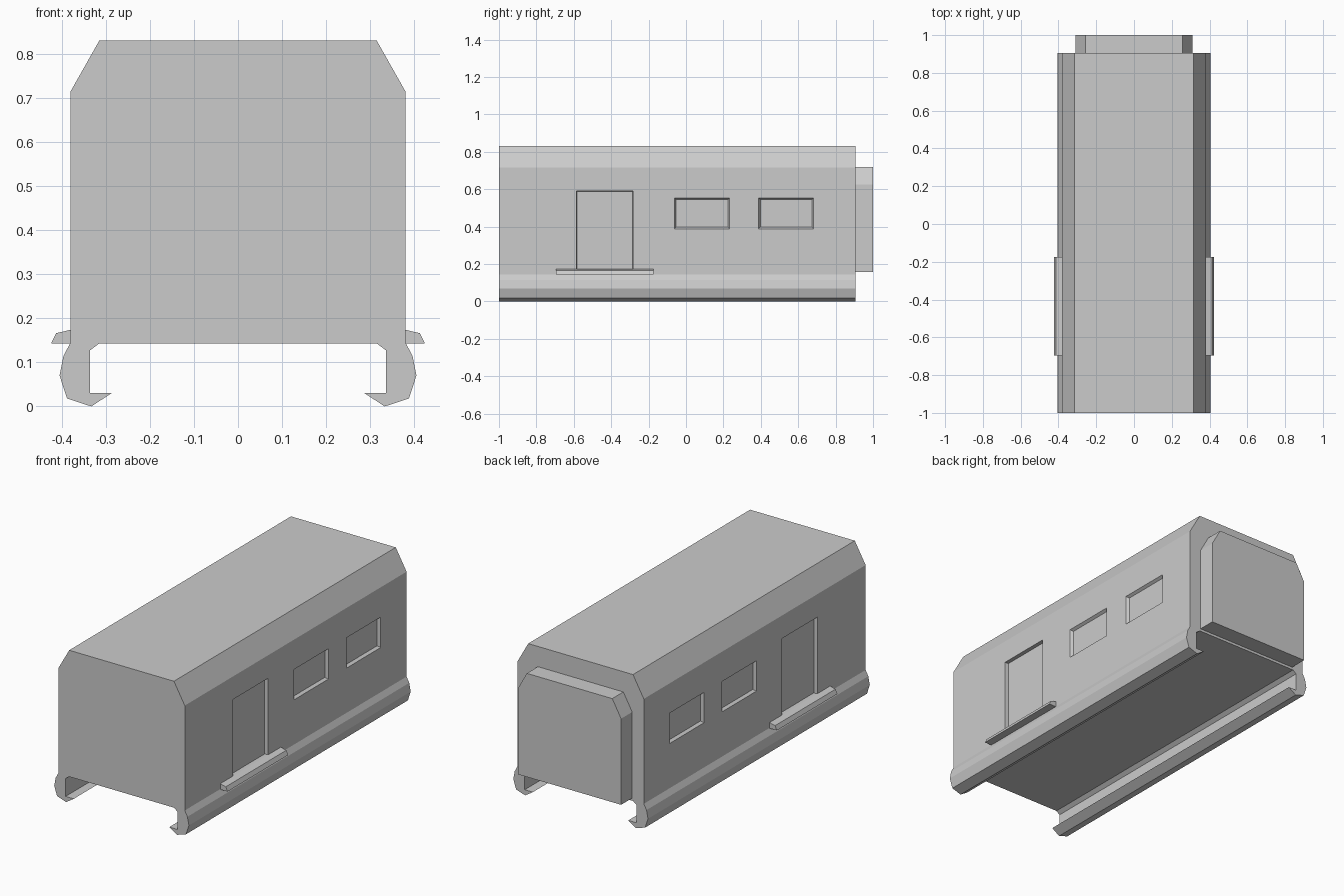
import bpy

if "Cube" in bpy.data.objects:
    bpy.data.objects.remove(bpy.data.objects["Cube"])


def mesh_object(name, verts, faces):
    mesh = bpy.data.meshes.new(name)
    mesh.from_pydata(verts, [], faces)
    obj = bpy.data.objects.new(name, mesh)
    bpy.context.collection.objects.link(obj)
    # consistent outward normals
    import bmesh
    bm = bmesh.new()
    bm.from_mesh(mesh)
    bmesh.ops.recalc_face_normals(bm, faces=bm.faces)
    bm.to_mesh(mesh)
    bm.free()
    return obj


def loft(name, ring_a, ring_b):
    """Closed solid between two matching rings."""
    n = len(ring_a)
    faces = [tuple(range(n)), tuple(range(2 * n - 1, n - 1, -1))]
    faces += [(i, i + n, (i + 1) % n + n, (i + 1) % n) for i in range(n)]
    return mesh_object(name, ring_a + ring_b, faces)


def extrude_y(name, profile, y0, y1):
    return loft(name, [(x, y0, z) for x, z in profile],
                [(x, y1, z) for x, z in profile])


def symmetric(half):
    return half + [(-x, z) for x, z in reversed(half)]


def cut_recess(body, side, y0, y1, z0, z1, depth, taper):
    """Cut a tapered pocket in a side wall; the opening lies on the wall."""
    def ring(x, t):
        return [(side * x, y0 + t, z0 + t), (side * x, y1 - t, z0 + t),
                (side * x, y1 - t, z1 - t), (side * x, y0 + t, z1 - t)]
    cutter = loft("recess_cutter", ring(WALL - depth, taper),
                  ring(WALL + depth, -taper))
    cutter.hide_render = True
    mod = body.modifiers.new("recess", 'BOOLEAN')
    mod.operation = 'DIFFERENCE'
    mod.solver = 'EXACT'
    mod.object = cutter
    bpy.context.view_layer.objects.active = body
    bpy.ops.object.modifier_apply(modifier=mod.name)
    bpy.data.objects.remove(cutter)


WALL = 0.38

# Car body with bevelled roof and curled lower skirts
body = extrude_y("car_body", symmetric([
    (0.315, 0.83), (WALL, 0.715), (WALL, 0.145), (0.396, 0.115),
    (0.405, 0.07), (0.388, 0.018), (0.333, 0.0), (0.287, 0.03),
    (0.336, 0.03), (0.336, 0.127), (0.315, 0.143)]), -1.0, 0.905)

# Rear gangway connector
extrude_y("rear_connector", symmetric([
    (0.257, 0.72), (0.31, 0.625), (0.31, 0.157)]), 0.90, 1.0)

for side, label in ((1, "right"), (-1, "left")):
    # Door and two windows
    cut_recess(body, side, -0.585, -0.283, 0.172, 0.59, 0.02, 0.002)
    for y in (-0.062, 0.388):
        cut_recess(body, side, y, y + 0.295, 0.388, 0.553, 0.015, 0.009)
    # Boarding step
    extrude_y(label + "_door_step", [(side * x, z) for x, z in (
        (0.36, 0.143), (0.424, 0.143), (0.413, 0.166), (0.38, 0.174),
        (0.36, 0.174))], -0.695, -0.175)
